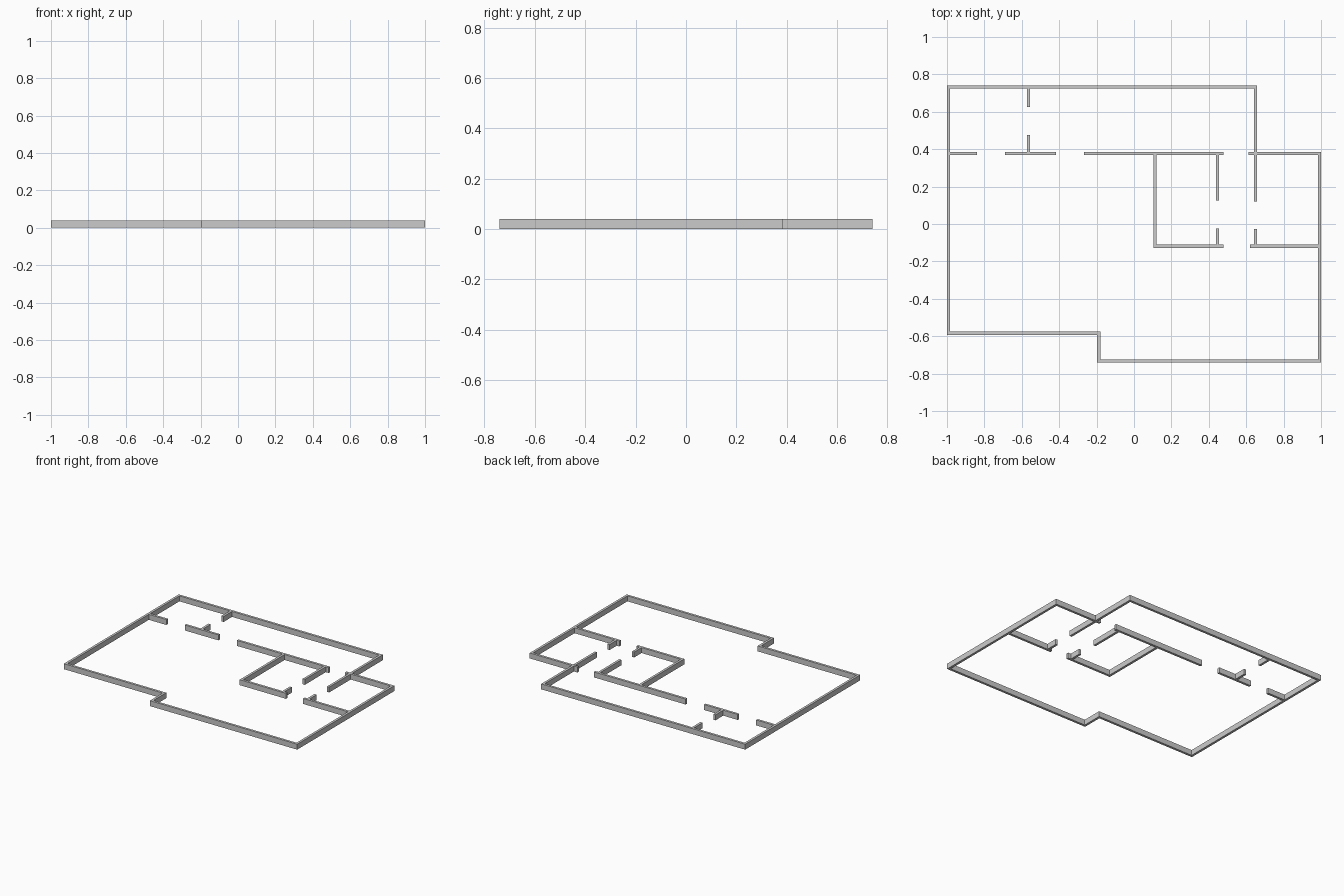
import bpy
from mathutils import Vector

if "Cube" in bpy.data.objects:
    bpy.data.objects.remove(bpy.data.objects["Cube"])

H = 0.04      # wall height
T = 0.0175    # wall thickness


def make_object(name, verts, faces):
    mesh = bpy.data.meshes.new(name)
    mesh.from_pydata(verts, [], faces)
    mesh.update()
    obj = bpy.data.objects.new(name, mesh)
    bpy.context.collection.objects.link(obj)
    return obj


def closed_wall(name, outline):
    """Mitred wall inside a clockwise right-angled outline."""
    n = len(outline)
    pts = [Vector(p) for p in outline]
    verts, faces = [], []
    for i, p in enumerate(pts):
        a = (p - pts[i - 1]).normalized()
        b = (pts[(i + 1) % n] - p).normalized()
        q = p + T * Vector((a.y + b.y, -a.x - b.x))
        verts += [(p.x, p.y, 0), (p.x, p.y, H), (q.x, q.y, H), (q.x, q.y, 0)]
    for i in range(n):
        j = (i + 1) % n
        for k in range(4):
            m = (k + 1) % 4
            faces.append((4 * i + k, 4 * i + m, 4 * j + m, 4 * j + k))
    return make_object(name, verts, faces)


def wall(name, x0, x1, y0, y1):
    verts = [(x, y, z) for z in (0, H) for x, y in
             ((x0, y0), (x1, y0), (x1, y1), (x0, y1))]
    faces = [(3, 2, 1, 0), (4, 5, 6, 7)]
    faces += [(i, (i + 1) % 4, (i + 1) % 4 + 4, i + 4) for i in range(4)]
    return make_object(name, verts, faces)


def wall_x(name, x0, x1, y):
    wall(name, x0, x1, y - T / 2, y + T / 2)


def wall_y(name, x, y0, y1):
    wall(name, x - T / 2, x + T / 2, y0, y1)


# Outer walls with the front step and the back right notch
closed_wall("outer_wall", [
    (-1, 0.741), (0.658, 0.741), (0.658, 0.386), (1, 0.386),
    (1, -0.741), (-0.197, -0.741), (-0.197, -0.593), (-1, -0.593)])

BACK, MID = 0.377, -0.119          # lines of the long inner walls
LEFT, CLOSET, HALL, SIDE = -0.564, 0.112, 0.447, 0.649
h = T / 2

# Long corridor wall with door gaps
wall_x("corridor_wall_left", -1 + T, -0.84, BACK)
wall_x("corridor_wall_middle", -0.69, -0.417, BACK)
wall_x("corridor_wall_right", -0.267, 0.479, BACK)
wall_x("corridor_wall_stub", 0.612, SIDE - h, BACK)

# Divider between the two back rooms
wall_y("back_divider_upper", LEFT, 0.626, 0.741 - T)
wall_y("back_divider_lower", LEFT, BACK + h, 0.476)

# Small middle room
wall_y("middle_room_left", CLOSET, MID + h, BACK - h)
wall_x("middle_room_front", CLOSET - h, 0.479, MID)
wall_y("middle_room_right_upper", HALL, 0.125, BACK - h)
wall_y("middle_room_right_lower", HALL, MID + h, -0.025)

# Right room
wall_y("right_room_left_upper", SIDE, 0.119, BACK - h)
wall_y("right_room_left_lower", SIDE, MID + h, -0.026)
wall_x("right_room_front", 0.619, 1 - T, MID)
